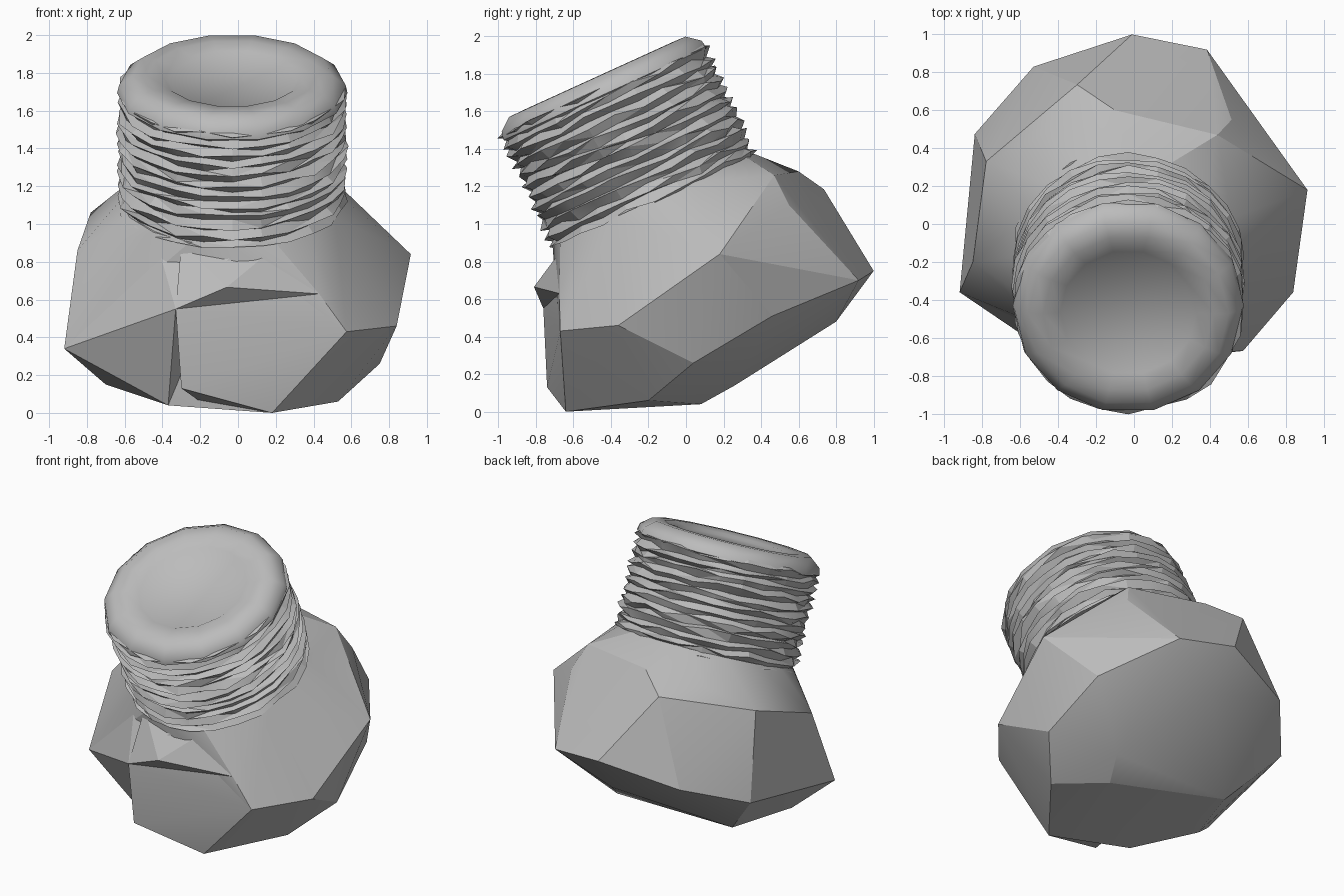
import bpy, bmesh, math, random
from mathutils import Vector, Matrix

random.seed(4)
cube = bpy.data.objects.get("Cube")
if cube:
    bpy.data.objects.remove(cube, do_unlink=True)

steel = bpy.data.materials.new("grey steel")
steel.use_nodes = True
grey = (0.5, 0.5, 0.5, 1)
steel.diffuse_color = grey
steel.node_tree.nodes["Principled BSDF"].inputs["Base Color"].default_value = grey

# Shank frame: local z runs up the tilted bolt axis from the neck
FRAME = Matrix.Translation((-0.03, -0.17, 1.12)) @ Matrix.Rotation(math.radians(24.5), 4, "X")


def on_axis(radius, angle, height):
    return FRAME @ Vector((radius * math.cos(angle), radius * math.sin(angle), height))


def ring(bm, radius, height, sides):
    return [bm.verts.new(on_axis(radius, math.tau * k / sides, height)) for k in range(sides)]


def finish(name, bm, angle):
    bmesh.ops.recalc_face_normals(bm, faces=bm.faces)
    mesh = bpy.data.meshes.new(name)
    bm.to_mesh(mesh)
    bm.free()
    obj = bpy.data.objects.new(name, mesh)
    mesh.materials.append(steel)
    bpy.context.collection.objects.link(obj)
    bpy.ops.object.select_all(action="DESELECT")
    obj.select_set(True)
    bpy.context.view_layer.objects.active = obj
    bpy.ops.object.shade_smooth_by_angle(angle=math.radians(angle))


def hull(name, points, neck=False):
    bm = bmesh.new()
    for p in points:
        bm.verts.new(p)
    if neck:
        ring(bm, 0.59, 0.01, 16)
    bmesh.ops.convex_hull(bm, input=bm.verts)
    loose = [v for v in bm.verts if not v.link_faces]
    bmesh.ops.delete(bm, geom=loose, context="VERTS")
    bmesh.ops.dissolve_limit(bm, angle_limit=math.radians(3), verts=bm.verts, edges=bm.edges)
    finish(name, bm, 20)


# Faceted, irregular bolt head; named corners are shared with the front pieces
left_tip = (-.92, -.36, .34)
right_low = (.575, -.67, .43)
foot = (.18, -.64, 0)
left_foot = (-.37, -.48, .04)
plate_left = (-.33, -.76, .55)
plate_right = (.43, -.675, .63)
core = (0, -.3, .4)
corners = [
    left_tip, right_low, foot, left_foot, plate_right,
    (-.01, 1, .75), (.385, .92, .7), (-.53, .83, .62), (-.84, .475, .475),
    (.915, .18, .84), (.84, -.36, .46), (.69, .46, .51),
    (.53, -.2, .06), (.75, .04, .26), (.44, .47, 1.26),
    (-.1, .6, 1.28), (-.3, .735, 1.185), (.515, .55, 1.1), (-.47, .48, 1.21),
    (-.78, .33, 1.06), (-.85, -.2, .86), (-.7, -.19, .15), (-.545, .26, .14),
    (.02, .8, .48), (.27, .08, .04), (.36, .26, .14)]
hull("bolt_head", corners, neck=True)

# Raised plate on the front, the facet beside it and the overhanging lip
hull("front_plate", [plate_left, plate_right, right_low, foot, (-.3, -.74, .13),
                     (-.2, -.5, .06), (0, -.69, .86), core])
hull("left_facet", [left_tip, plate_left, left_foot, (-.44, -.52, .94),
                    (0, -.69, .86), core])
hull("head_lip", [plate_left, (-.06, -.81, .665), plate_right,
                  (-.3, -.62, .9), (.2, -.65, .88), (0, -.5, .65)])

# Worn helical thread
SIDES, PITCH, TURNS, TOP = 24, 0.06, 12, 0.67
bm = bmesh.new()


def thread_line(radius, offset):
    verts = []
    for i in range(SIDES * TURNS + 1):
        height = PITCH * (i / SIDES + offset) + random.uniform(-.016, .016)
        worn = radius + random.uniform(-.016, .008)
        height = min(max(height, -.03), TOP)
        verts.append(bm.verts.new(on_axis(worn, math.tau * i / SIDES, height)))
    return verts


ridge = thread_line(0.612, -0.8)
groove = thread_line(0.58, -0.35)
for i in range(SIDES * TURNS):
    bm.faces.new((ridge[i], ridge[i + 1], groove[i + 1], groove[i]))
    j = i + SIDES
    if j + 1 < len(ridge):
        bm.faces.new((groove[i], groove[i + 1], ridge[j + 1], ridge[j]))
bmesh.ops.triangulate(bm, faces=bm.faces)
finish("shank_thread", bm, 15)

# Shank core with a rounded rim and a shallow recess in its end
CORE_SIDES = 14
bm = bmesh.new()
profile = [(0.565, -0.05), (0.565, 0.6), (0.61, 0.63), (0.6, 0.675),
           (0.53, 0.73), (0.45, 0.732), (0.36, 0.715), (0.34, 0.7)]
rings = [ring(bm, r, h, CORE_SIDES) for r, h in profile]
for low, high in zip(rings, rings[1:]):
    for k in range(CORE_SIDES):
        n = (k + 1) % CORE_SIDES
        bm.faces.new((low[k], low[n], high[n], high[k]))
bm.faces.new(rings[0])
bm.faces.new(rings[-1])
finish("shank_core", bm, 40)
